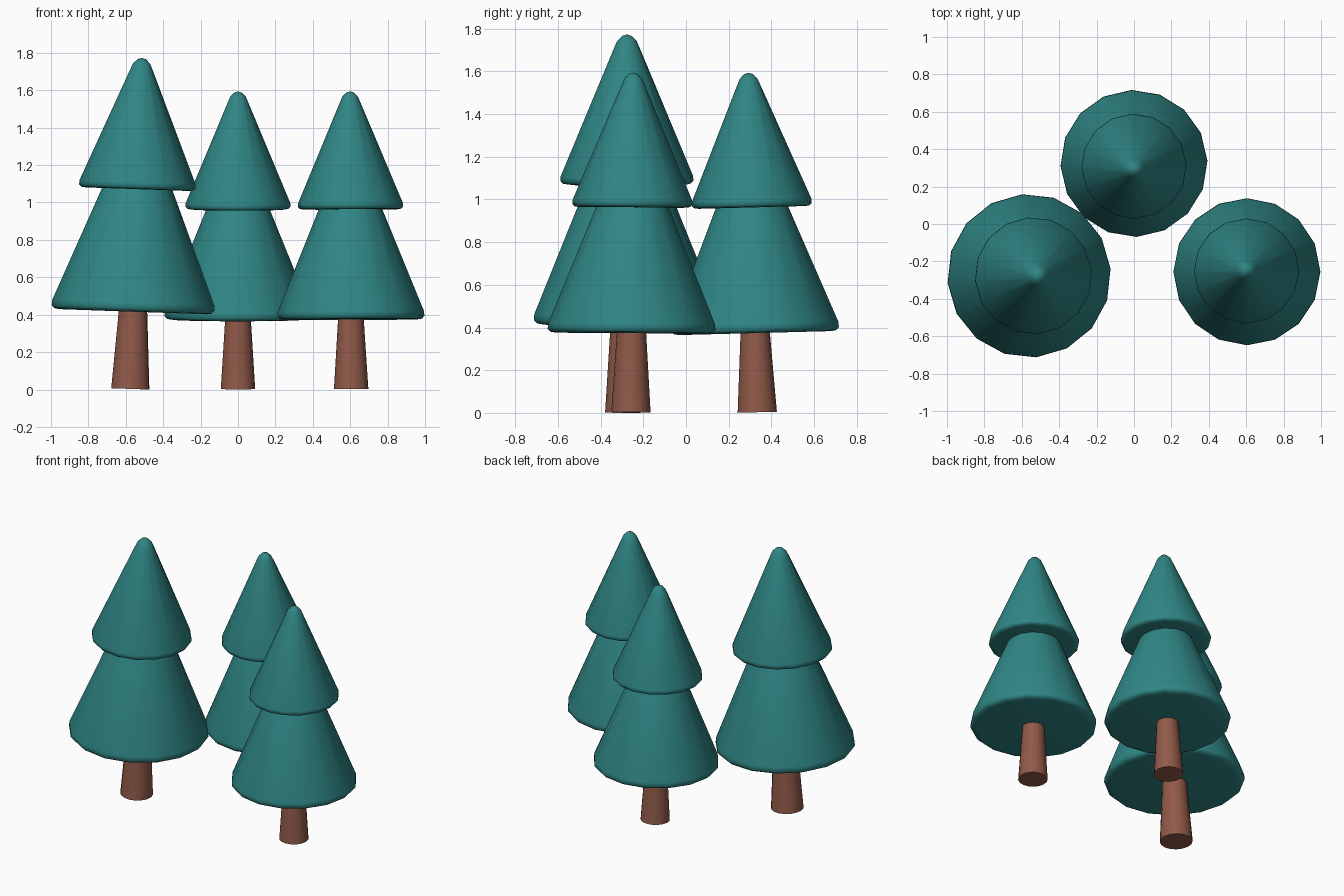
import bpy, bmesh
from math import radians
from mathutils import Matrix, Vector

SIDES = 16

cube = bpy.data.objects.get("Cube")
if cube:
    bpy.data.objects.remove(cube, do_unlink=True)


def make_material(name, rgb):
    mat = bpy.data.materials.new(name)
    mat.use_nodes = True
    color = (*rgb, 1.0)
    mat.diffuse_color = color
    mat.node_tree.nodes["Principled BSDF"].inputs["Base Color"].default_value = color
    return mat


def lathe(name, profile, mat, matrix):
    """Spin a (radius, height) profile around z; open ends are capped."""
    bm = bmesh.new()
    verts = [bm.verts.new((r, 0, z)) for r, z in profile]
    edges = [bm.edges.new(pair) for pair in zip(verts, verts[1:])]
    bmesh.ops.spin(bm, geom=verts + edges, cent=(0, 0, 0), axis=(0, 0, 1),
                   angle=radians(360), steps=SIDES, use_merge=True)
    bmesh.ops.remove_doubles(bm, verts=bm.verts[:], dist=0.0005)
    bmesh.ops.holes_fill(bm, edges=[e for e in bm.edges if e.is_boundary], sides=0)
    bmesh.ops.recalc_face_normals(bm, faces=bm.faces[:])
    bm.transform(matrix)
    mesh = bpy.data.meshes.new(name)
    bm.to_mesh(mesh)
    bm.free()
    mesh.materials.append(mat)
    obj = bpy.data.objects.new(name, mesh)
    bpy.context.collection.objects.link(obj)
    bpy.ops.object.select_all(action="DESELECT")
    obj.select_set(True)
    bpy.context.view_layer.objects.active = obj
    bpy.ops.object.shade_smooth_by_angle(angle=radians(50))


foliage = make_material("teal foliage", (0.029, 0.24, 0.237))
bark = make_material("brown bark", (0.28, 0.102, 0.066))

# Profiles of one tree: tapered trunk, skirt with rounded rim, tip with rounded point
TRUNK = [(0.092, 0.003), (0.064, 0.45)]
LOWER = [(0.355, 0.374), (0.38, 0.378), (0.393, 0.392), (0.391, 0.418),
         (0.168, 0.968), (0.11, 1.11)]
UPPER = [(0.25, 0.963), (0.27, 0.966), (0.281, 0.977), (0.28, 0.997),
         (0.055, 1.535), (0.041, 1.567), (0.02, 1.588), (0, 1.594)]

# Name, base position, scale, lean about x and y, turn about z
TREES = [
    ("right", (-0.576, -0.277), 1.113, 0, 2, 5),
    ("back", (0, 0.334), 1, 1.5, 0, 2),
    ("left", (0.605, -0.258), 1, -0.4, -0.2, 0),
]

for side, (x, y), size, lean_x, lean_y, turn in TREES:
    matrix = (Matrix.Translation(Vector((x, y, 0)))
              @ Matrix.Rotation(radians(lean_x), 4, "X")
              @ Matrix.Rotation(radians(lean_y), 4, "Y")
              @ Matrix.Rotation(radians(turn), 4, "Z")
              @ Matrix.Scale(size, 4))
    lathe(side + "_tree_trunk", TRUNK, bark, matrix)
    lathe(side + "_tree_lower_foliage", LOWER, foliage, matrix)
    lathe(side + "_tree_upper_foliage", UPPER, foliage, matrix)
